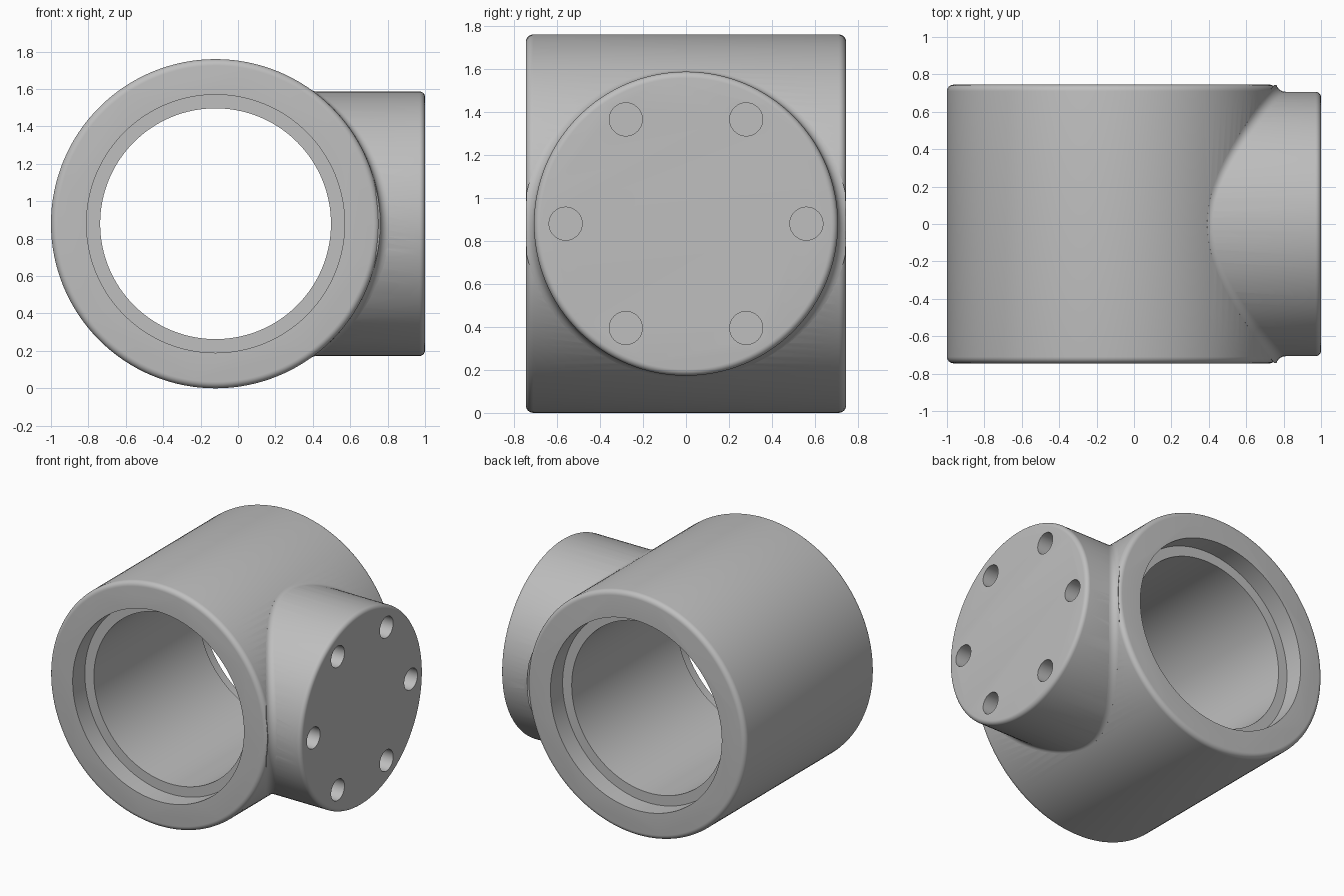
import bpy, bmesh, math
from mathutils import Matrix

if "Cube" in bpy.data.objects:
    bpy.data.objects.remove(bpy.data.objects["Cube"])

CX, CZ = -0.12, 0.88          # axis of the main tube
R, HALF = 0.88, 0.745         # tube radius and half length
RB = 0.707                    # side boss radius
FIL = 0.05                    # blend radius between tube and boss
SEG = 128

grey = bpy.data.materials.new("grey_metal")
grey.diffuse_color = (0.52, 0.52, 0.52, 1)
grey.use_nodes = True
grey.node_tree.nodes["Principled BSDF"].inputs["Base Color"].default_value = grey.diffuse_color


def make_object(name, bm):
    bmesh.ops.recalc_face_normals(bm, faces=bm.faces)
    mesh = bpy.data.meshes.new(name)
    bm.to_mesh(mesh)
    bm.free()
    mesh.materials.append(grey)
    ob = bpy.data.objects.new(name, mesh)
    bpy.context.collection.objects.link(ob)
    return ob


def lathe(name, profile, matrix, seg=SEG):
    """Closed solid turned about local z from (radius, height) points."""
    bm = bmesh.new()
    rings = [[bm.verts.new((r * math.cos(2 * math.pi * i / seg),
                            r * math.sin(2 * math.pi * i / seg), h))
              for i in range(seg)] for r, h in profile]
    for a, b in zip(rings, rings[1:]):
        for i in range(seg):
            j = (i + 1) % seg
            bm.faces.new((a[i], a[j], b[j], b[i]))
    bm.faces.new(rings[0])
    bm.faces.new(rings[-1])
    bmesh.ops.transform(bm, matrix=matrix, verts=bm.verts)
    return make_object(name, bm)


def rounded(r, h, rad, n=6):
    """Quarter-round corner from the side wall to the end face."""
    return [(r - rad + rad * math.cos(k * math.pi / 2 / n),
             h - rad + rad * math.sin(k * math.pi / 2 / n)) for k in range(n + 1)]


along_y = Matrix.Translation((CX, 0, CZ)) @ Matrix.Rotation(math.pi / 2, 4, 'X')
along_x = Matrix.Translation((0, 0, CZ)) @ Matrix.Rotation(math.pi / 2, 4, 'Y')

# Main tube with rounded rims
top = rounded(R, HALF, 0.035)
body = lathe("tee_housing", [(r, -h) for r, h in reversed(top)] + top, along_y)

# Side boss with a rounded outer edge
boss = lathe("side_boss", [(RB, 0.1)] + rounded(RB, 1.0, 0.03), along_x)

# Rolling-ball blend around the boss root
bm = bmesh.new()
rings = []
for i in range(SEG):
    t = 2 * math.pi * i / SEG
    c, s = math.cos(t), math.sin(t)
    y, z = (RB + FIL) * c, (RB + FIL) * s
    x = math.sqrt((R + FIL) ** 2 - z * z)
    d1 = (0, -c, -s)                                # towards the boss
    d2 = (-x / (R + FIL), 0, -z / (R + FIL))        # towards the tube
    ang = math.acos(max(-1, min(1, sum(p * q for p, q in zip(d1, d2)))))
    pts = []
    for k in range(7):
        f = k / 6
        w1, w2 = (math.sin((1 - f) * ang) / math.sin(ang),
                  math.sin(f * ang) / math.sin(ang))
        px, py, pz = (o + FIL * (w1 * a + w2 * b)
                      for o, a, b in zip((x, y, z), d1, d2))
        pts.append((px, max(-HALF + 0.002, min(HALF - 0.002, py)), pz))
    pts.append((x - 0.15, (RB - 0.06) * c, (RB - 0.06) * s))
    rings.append([bm.verts.new((p[0] + CX, p[1], p[2] + CZ)) for p in pts])
for i in range(SEG):
    a, b = rings[i], rings[(i + 1) % SEG]
    for k in range(8):
        m = (k + 1) % 8
        bm.faces.new((a[k], a[m], b[m], b[k]))
blend = make_object("boss_blend", bm)

# Through bore with a wider recess at both ends
bore = lathe("bore_cutter", [(0.69, -1), (0.69, -0.605), (0.617, -0.605),
                             (0.617, 0.605), (0.69, 0.605), (0.69, 1)], along_y)

# Six blind bolt holes in the boss face
holes = []
for i in range(6):
    a = i * math.pi / 3
    place = Matrix.Translation((0, 0.56 * math.cos(a), 0.56 * math.sin(a))) @ along_x
    holes.append(lathe("bolt_hole_cutter", [(0.077, 0.8), (0.077, 1.1)], place, 32))

# Join and cut the housing
bpy.context.view_layer.objects.active = body
for ob, op in [(boss, 'UNION'), (blend, 'UNION'), (bore, 'DIFFERENCE')] + \
              [(h, 'DIFFERENCE') for h in holes]:
    mod = body.modifiers.new("cut", 'BOOLEAN')
    mod.operation, mod.object, mod.solver = op, ob, 'EXACT'
    bpy.ops.object.modifier_apply(modifier=mod.name)
    bpy.data.objects.remove(ob)

# Smooth curved walls, crisp edges
bpy.ops.object.select_all(action='DESELECT')
body.select_set(True)
bpy.ops.object.shade_smooth_by_angle(angle=math.radians(30))
